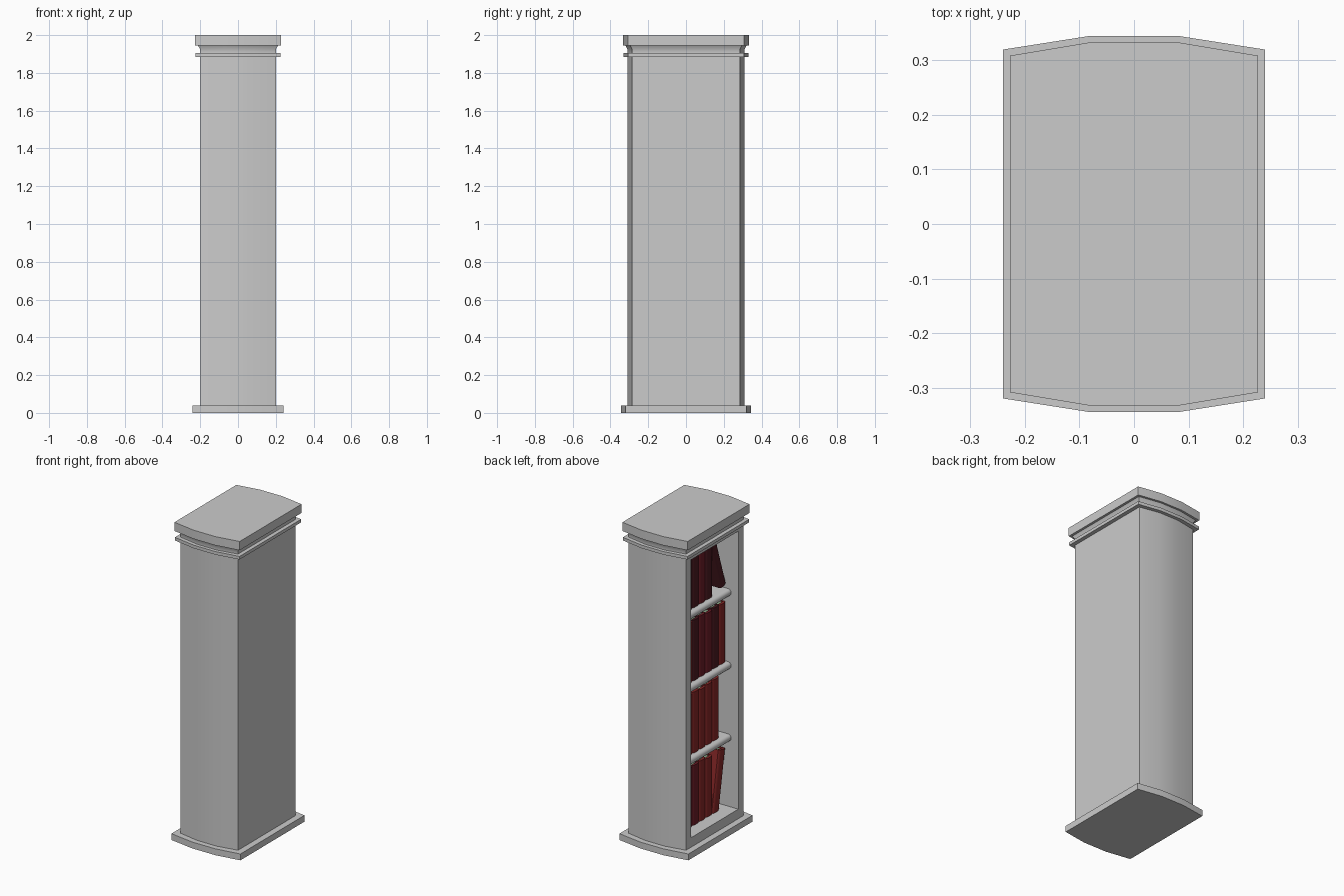
import bpy, bmesh, math, random
from mathutils import Matrix, Vector

if "Cube" in bpy.data.objects:
    bpy.data.objects.remove(bpy.data.objects["Cube"])

random.seed(4)


def link(name, bm, mats=()):
    bmesh.ops.recalc_face_normals(bm, faces=bm.faces)
    me = bpy.data.meshes.new(name)
    bm.to_mesh(me)
    bm.free()
    for m in mats:
        me.materials.append(m)
    ob = bpy.data.objects.new(name, me)
    bpy.context.collection.objects.link(ob)
    return ob


def smooth(ob, angle=35):
    bpy.ops.object.select_all(action='DESELECT')
    ob.select_set(True)
    bpy.context.view_layer.objects.active = ob
    bpy.ops.object.shade_smooth_by_angle(angle=math.radians(angle))


def outline(d):
    """Bow-ended outline, grown outwards by d."""
    x, cy, my, mx = 0.2 + d, 0.285 + 0.85 * d, 0.31 + 0.85 * d, 0.067 + 0.35 * d
    half = [(x, cy), (mx, my), (-mx, my), (-x, cy)]
    return half + [(-px, -py) for px, py in half]


def loft(name, rings):
    """Stack of outlines given as (z, d), capped at both ends."""
    bm = bmesh.new()
    loops = [[bm.verts.new((x, y, z)) for x, y in outline(d)] for z, d in rings]
    for a, b in zip(loops, loops[1:]):
        for i in range(len(a)):
            j = (i + 1) % len(a)
            bm.faces.new((a[i], a[j], b[j], b[i]))
    bm.faces.new(loops[0])
    bm.faces.new(loops[-1])
    return link(name, bm)


def prism(bm, pts, z0, z1, mat, matrix):
    """Extrude an x/y profile from z0 to z1 into bm."""
    lo = [bm.verts.new(matrix @ Vector((x, y, z0))) for x, y in pts]
    hi = [bm.verts.new(matrix @ Vector((x, y, z1))) for x, y in pts]
    faces = [bm.faces.new(lo), bm.faces.new(hi)]
    for i in range(len(pts)):
        j = (i + 1) % len(pts)
        faces.append(bm.faces.new((lo[i], lo[j], hi[j], hi[i])))
    for f in faces:
        f.material_index = mat


def rect(x0, x1, y0, y1):
    return [(x0, y0), (x1, y0), (x1, y1), (x0, y1)]


def material(name, rgb):
    m = bpy.data.materials.new(name)
    m.diffuse_color = (*rgb, 1)
    m.use_nodes = True
    m.node_tree.nodes["Principled BSDF"].inputs["Base Color"].default_value = m.diffuse_color
    return m


# Base plate and cornice
smooth(loft("base_plate", [(0, .04), (.04, .04)]))
smooth(loft("cornice", [(1.885, .025), (1.905, .025), (1.905, 0), (1.925, 0),
                        (1.945, .012), (1.945, .027), (2.0, .027)]))

# Cabinet body, hollowed from the -x side
body = loft("cabinet_body", [(.04, 0), (1.885, 0)])
bm = bmesh.new()
prism(bm, rect(-.3, .185, -.235, .235), .1, 1.85, 0, Matrix())
cutter = link("opening_cutter", bm)
mod = body.modifiers.new("opening", 'BOOLEAN')
mod.operation, mod.object, mod.solver = 'DIFFERENCE', cutter, 'EXACT'
bpy.context.view_layer.objects.active = body
body.select_set(True)
bpy.ops.object.modifier_apply(modifier="opening")
bpy.data.objects.remove(cutter)
smooth(body)

# Shelves with a rounded nose (profile in x/z, swept along y)
floors = [.10, .555, 1.01, 1.47]
nose = [(-.15 + .02 * (1 - math.cos(a)), -.022 + .022 * math.sin(a))
        for a in (math.radians(t) for t in range(-90, 91, 30))]
along_y = Matrix.Rotation(math.radians(90), 4, 'X')
for n, z in enumerate(floors[1:]):
    bm = bmesh.new()
    prism(bm, [(.185, -.044)] + nose + [(.185, 0)], -.235, .235, 0,
          Matrix.Translation((0, 0, z)) @ along_y)
    smooth(link(f"shelf_{n + 1}", bm), 40)

# Books: wrapped cover with rounded spine, pages inset
pages = material("pages", (.25, .38, .24))
covers = [material("cover_dark", (.07, .01, .015)),
          material("cover_maroon", (.15, .012, .02)),
          material("cover_red", (.24, .02, .02))]


def book(name, y, z, w, h, depth, cover, lean=0):
    """Book whose +y lower edge sits at y; lean tips its top towards -y."""
    m = Matrix.Translation((-.12, y, z)) @ Matrix.Rotation(lean, 4, 'X')
    t = .006
    arc = [(.01 * (1 - math.sin(a)), -w / 2 + w / 2 * math.cos(a))
           for a in (math.radians(k) for k in range(0, 181, 30))]
    wrap = arc + [(depth, -w), (depth, -w + t), (.018, -w + t),
                  (.018, -t), (depth, -t), (depth, 0)]
    bm = bmesh.new()
    prism(bm, wrap, 0, h, 0, m)
    prism(bm, rect(.018, depth - .01, -w + t, -t), .008, h - .008, 1, m)
    smooth(link(name, bm, (cover, pages)), 40)


# Rows from the floor up: book count, cover choices, lean of the last book
rows = [(6, (1, 2), .17), (6, (1, 2), 0), (7, (0, 0, 1, 2), 0), (5, (0, 0, 1), -.31)]
for r, (count, tones, lean) in enumerate(rows):
    y = .233
    for i in range(count):
        w = .0655
        h = (.385 if r < 3 else .355) - random.uniform(0, .02)
        book(f"book_{r + 1}_{i + 1}", y, floors[r] + .001, w, h,
             random.uniform(.22, .27), covers[random.choice(tones)],
             lean if lean > 0 and i == count - 1 else 0)
        y -= w + .0008
    if lean < 0:  # slumped book resting on its neighbour
        w, h = .055, .31
        book(f"book_{r + 1}_leaning", -.18, floors[r] + .018, w, h, .24, covers[0], lean)
